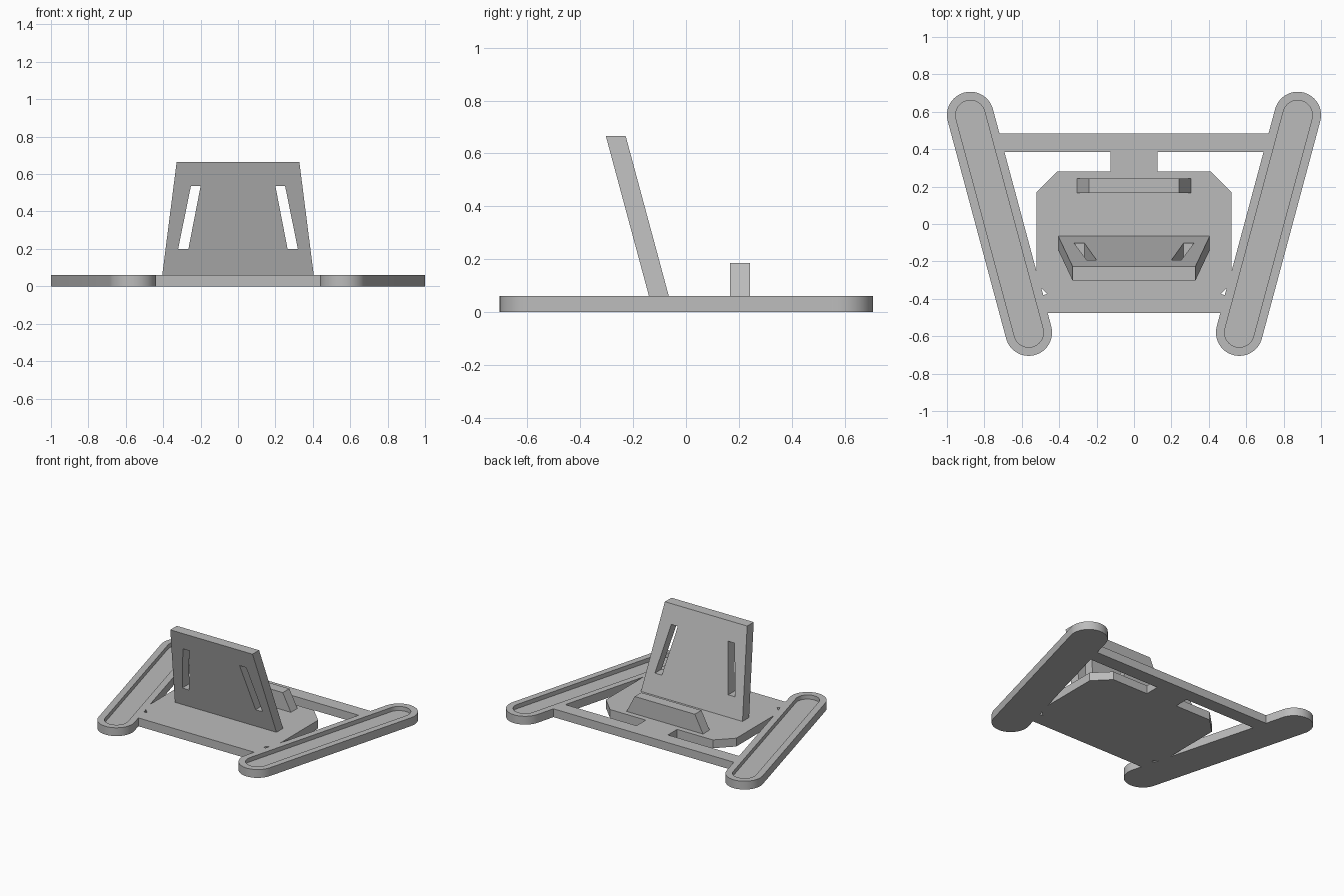
import bpy, bmesh, math
from mathutils import Vector

cube = bpy.data.objects.get("Cube")
if cube:
    bpy.data.objects.remove(cube, do_unlink=True)

grey = bpy.data.materials.new("light_grey")
grey.use_nodes = True
COLOUR = (0.5, 0.5, 0.5, 1)
grey.diffuse_color = COLOUR
grey.node_tree.nodes["Principled BSDF"].inputs["Base Color"].default_value = COLOUR

THICK = 0.06


def make_prism(name, start, end):
    """Solid between two matching rings of 3D points."""
    bm = bmesh.new()
    a = [bm.verts.new(p) for p in start]
    b = [bm.verts.new(p) for p in end]
    bm.faces.new(a)
    bm.faces.new(b)
    for i in range(len(a)):
        j = (i + 1) % len(a)
        bm.faces.new((a[i], a[j], b[j], b[i]))
    bmesh.ops.recalc_face_normals(bm, faces=bm.faces)
    mesh = bpy.data.meshes.new(name)
    bm.to_mesh(mesh)
    bm.free()
    mesh.materials.append(grey)
    obj = bpy.data.objects.new(name, mesh)
    bpy.context.collection.objects.link(obj)
    return obj


def slab(name, outline, z0=0.0, z1=THICK):
    return make_prism(name, [(x, y, z0) for x, y in outline],
                      [(x, y, z1) for x, y in outline])


def capsule(p, q, radius, steps=24):
    """Outline of a round-ended bar from p to q."""
    p, q = Vector(p), Vector(q)
    d = q - p
    heading = math.atan2(d.y, d.x)
    points = []
    for centre, first in ((q, heading - math.pi / 2), (p, heading + math.pi / 2)):
        for i in range(steps + 1):
            t = first + math.pi * i / steps
            points.append((centre.x + radius * math.cos(t),
                           centre.y + radius * math.sin(t)))
    return points


def combine(target, tool, operation):
    """Apply a boolean and remove the tool object."""
    mod = target.modifiers.new("boolean", 'BOOLEAN')
    mod.operation = operation
    mod.solver = 'EXACT'
    mod.object = tool
    bpy.ops.object.select_all(action='DESELECT')
    bpy.context.view_layer.objects.active = target
    target.select_set(True)
    bpy.ops.object.modifier_apply(modifier=mod.name)
    bpy.data.objects.remove(tool, do_unlink=True)


def mirrored(points):
    return points + [(-x, y) for x, y in reversed(points)]


# Base plate with chamfered back corners, and a neck to the crossbar
base = slab("base_frame", mirrored([
    (0.52, -0.475), (0.52, 0.17), (0.41, 0.28), (0.125, 0.28), (0.125, 0.43)]))
combine(base, slab("crossbar", mirrored([(0.84, 0.385), (0.84, 0.483)])), 'UNION')

# Splayed arms, their top grooves and the small openings beside them
for side in (1, -1):
    front, back = (side * 0.563, -0.58), (side * 0.875, 0.582)
    combine(base, slab("arm", capsule(front, back, 0.125)), 'UNION')
for side in (1, -1):
    front, back = (side * 0.563, -0.58), (side * 0.875, 0.582)
    combine(base, slab("groove", capsule(front, back, 0.079), 0.03, 0.1), 'DIFFERENCE')
    hole = [(side * 0.496, -0.342), (side * 0.485, -0.38), (side * 0.463, -0.374)]
    combine(base, slab("opening", hole, -0.1, 0.1), 'DIFFERENCE')
bpy.ops.object.shade_smooth_by_angle(angle=math.radians(30))

# Leaning back rest, tapered towards the top
def rest_ring(half, y0, y1, z):
    return [(-half, y0, z), (half, y0, z), (half, y1, z), (-half, y1, z)]

rest = make_prism("back_rest", rest_ring(0.405, -0.14, -0.065, THICK),
                  rest_ring(0.328, -0.303, -0.228, 0.665))
for side in (1, -1):
    slot = [(0.265, 0.2), (0.32, 0.2), (0.252, 0.535), (0.2, 0.535)]
    combine(rest, make_prism("slot", [(side * x, -0.6, z) for x, z in slot],
                             [(side * x, 0.4, z) for x, z in slot]), 'DIFFERENCE')

# Stop block with sloping ends
stop = [(-0.305, THICK), (0.305, THICK), (0.24, 0.185), (-0.24, 0.185)]
make_prism("stop_block", [(x, 0.167, z) for x, z in stop],
           [(x, 0.242, z) for x, z in stop])
